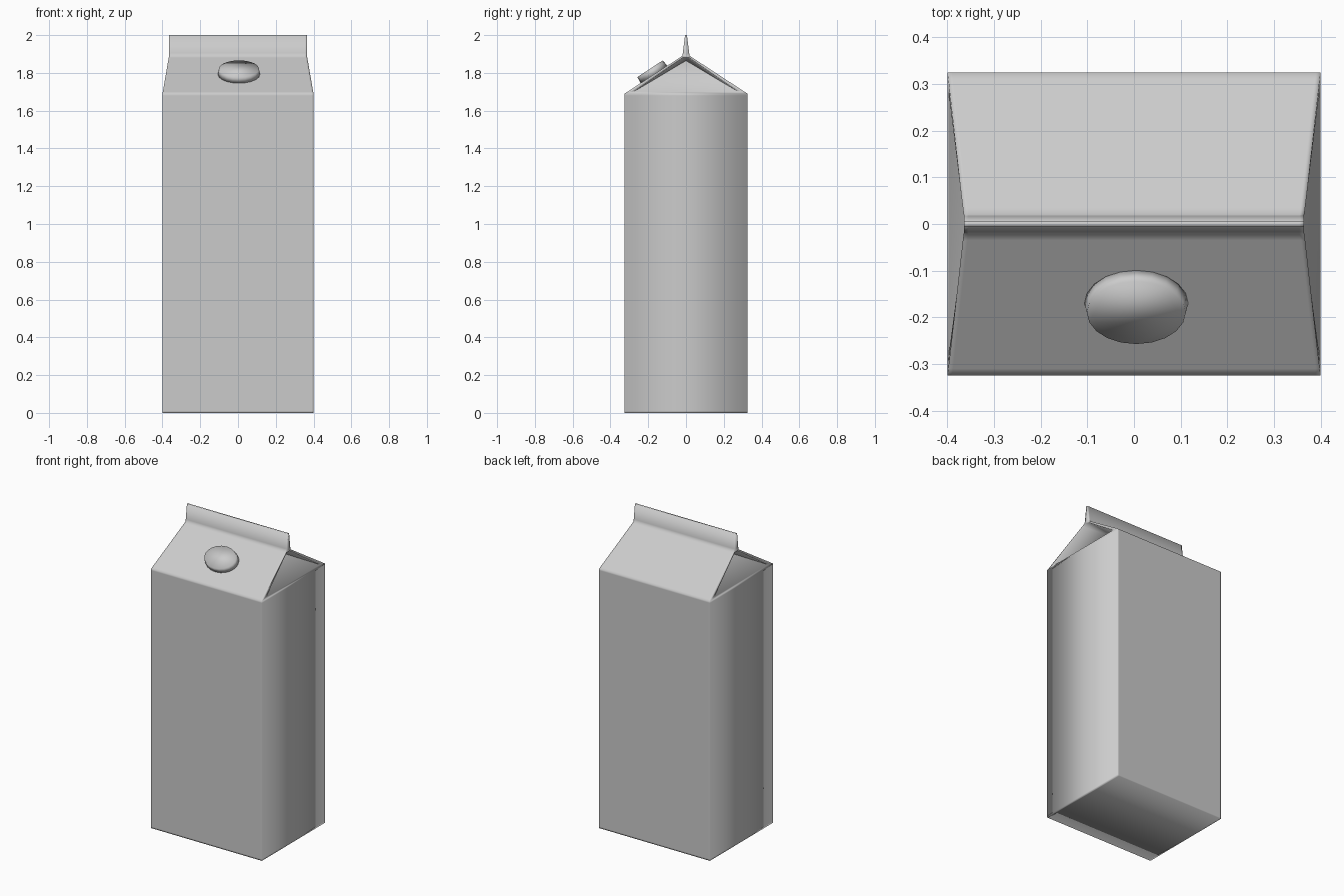
import bpy, bmesh, math
from mathutils import Matrix, Vector

cube = bpy.data.objects.get("Cube")
if cube:
    bpy.data.objects.remove(cube)

card = bpy.data.materials.new("carton_grey")
card.use_nodes = True
grey = (0.6, 0.6, 0.6, 1)
card.diffuse_color = grey
card.node_tree.nodes["Principled BSDF"].inputs["Base Color"].default_value = grey


def finish(bm, name):
    """Turn a bmesh into a smooth-shaded object."""
    bmesh.ops.recalc_face_normals(bm, faces=bm.faces)
    mesh = bpy.data.meshes.new(name)
    bm.to_mesh(mesh)
    bm.free()
    mesh.materials.append(card)
    obj = bpy.data.objects.new(name, mesh)
    bpy.context.collection.objects.link(obj)
    bpy.ops.object.select_all(action="DESELECT")
    obj.select_set(True)
    bpy.context.view_layer.objects.active = obj
    bpy.ops.object.shade_smooth_by_angle(angle=math.radians(100))
    return obj


# Carton: front profile as (depth, height, half width), with narrow edge bands
EAVE, FIN = 3, 6
profile = [(0.325, 0, 0.4), (0.325, 0.01, 0.4), (0.325, 1.68, 0.4),
           (0.325, 1.69, 0.4), (0.31, 1.70, 0.398), (0.035, 1.88, 0.367),
           (0.02, 1.89, 0.365), (0.017, 1.905, 0.365), (0.005, 2.0, 0.365)]
bm = bmesh.new()


def row(sign, depth, z, half):
    return [bm.verts.new((x, sign * depth, z)) for x in (-half, 0.01 - half, half - 0.01, half)]


front = [row(-1, *p) for p in profile]
back = [row(1, *p) for p in profile]

# Front panel, ridge, back panel and base as one closed wrap
wrap = front + back[::-1]
for a, b in zip(wrap, wrap[1:] + wrap[:1]):
    for c in range(3):
        bm.faces.new((a[c], a[c + 1], b[c + 1], b[c]))

# Side panels, fin ends and the folded-in gables
for col, side in ((0, -1), (3, 1)):
    for i in range(len(profile) - 1):
        if not EAVE <= i < FIN:
            bm.faces.new((front[i][col], back[i][col], back[i + 1][col], front[i + 1][col]))
    outer = [r[col] for r in front[EAVE:FIN + 1]] + [r[col] for r in back[FIN:EAVE - 1:-1]]
    inner = [bm.verts.new((v.co.x - side * 0.003, v.co.y * 0.85,
                           1.70 + (v.co.z - 1.69) * 0.9)) for v in outer]
    fold = bm.verts.new((side * 0.15, 0, 1.865))
    for k in range(len(outer)):
        n = (k + 1) % len(outer)
        bm.faces.new((outer[k], outer[n], inner[n], inner[k]))
        bm.faces.new((inner[k], inner[n], fold))
finish(bm, "carton")

# Oval screw cap lying on the front slope
bm = bmesh.new()
bmesh.ops.create_cone(bm, cap_ends=True, segments=20, radius1=0.112, radius2=0.106, depth=0.042)
bmesh.ops.scale(bm, vec=(1, 0.76, 1), verts=bm.verts)
cap = finish(bm, "cap")
slope = math.atan2(0.2, 0.305)
normal = Vector((0, -math.sin(slope), math.cos(slope)))
cap.matrix_world = (Matrix.Translation(Vector((0.005, -0.19, 1.822)) - normal * 0.021)
                    @ Matrix.Rotation(slope, 4, "X"))
